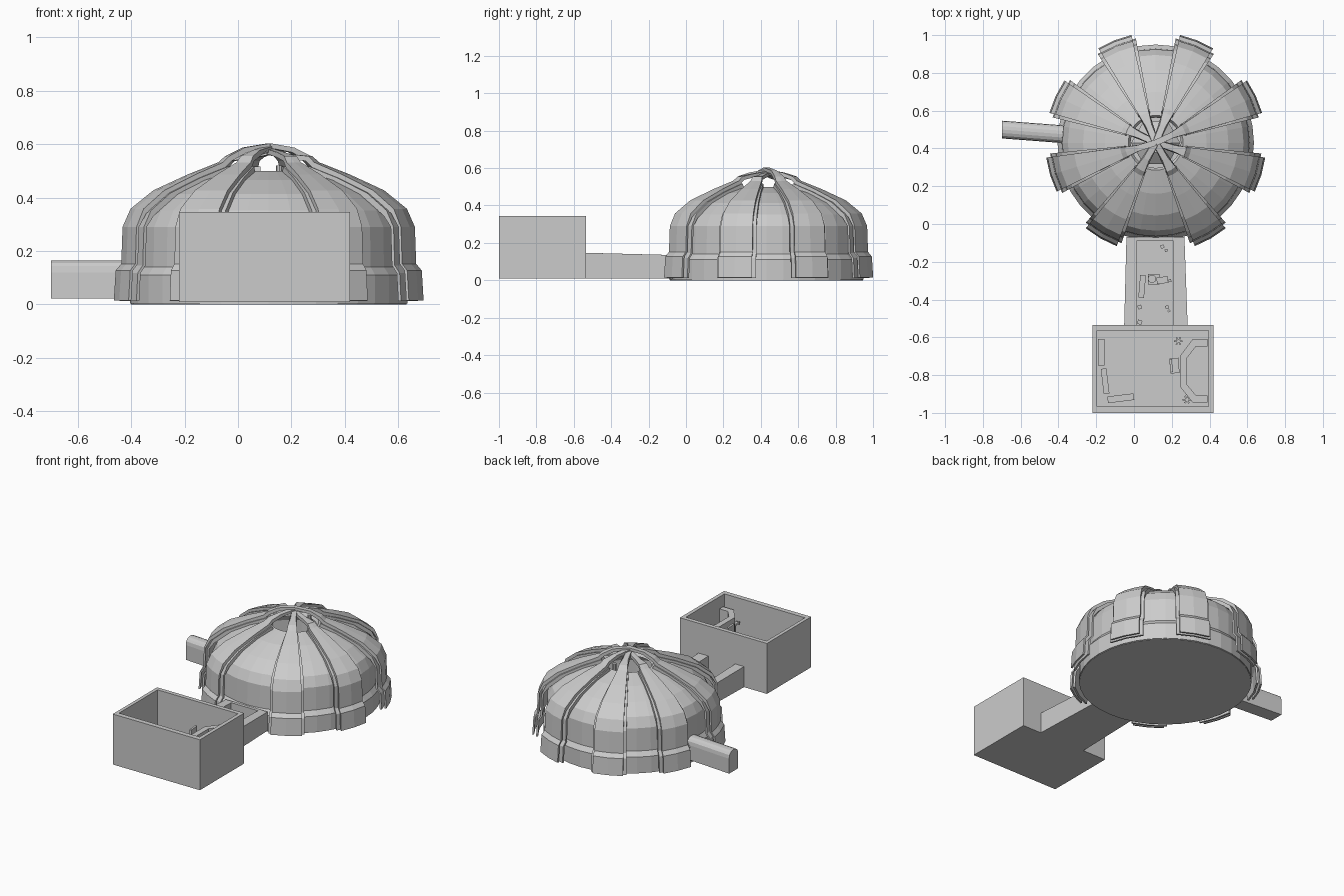
import bpy, bmesh, math, random
from mathutils import Matrix, Vector

if "Cube" in bpy.data.objects:
    bpy.data.objects.remove(bpy.data.objects["Cube"])

random.seed(4)
CX, CY = 0.115, 0.43  # dome centre


def make(name, verts, faces):
    me = bpy.data.meshes.new(name)
    me.from_pydata([tuple(v) for v in verts], [], faces)
    bm = bmesh.new()
    bm.from_mesh(me)
    bmesh.ops.recalc_face_normals(bm, faces=bm.faces)
    bm.to_mesh(me)
    bm.free()
    ob = bpy.data.objects.new(name, me)
    bpy.context.collection.objects.link(ob)
    return ob


def sections(name, rings, closed=False):
    """Bridge equal-length closed rings, with end caps unless looped."""
    n, m = len(rings[0]), len(rings)
    verts = [v for r in rings for v in r]
    faces = []
    for i in range(m if closed else m - 1):
        a, b = i * n, (i + 1) % m * n
        faces += [(a + j, a + (j + 1) % n, b + (j + 1) % n, b + j) for j in range(n)]
    if not closed:
        faces += [tuple(range(n)), tuple(range((m - 1) * n, m * n))]
    return make(name, verts, faces)


def box(name, x0, x1, y0, y1, z0, z1, turn=0):
    c = Vector(((x0 + x1) / 2, (y0 + y1) / 2, 0))
    rot = Matrix.Rotation(math.radians(turn), 3, 'Z')
    ring = [(x0, y0), (x1, y0), (x1, y1), (x0, y1)]
    return sections(name, [[c + rot @ (Vector((x, y, z)) - c) for x, y in ring] for z in (z0, z1)])


def cyl(name, x, y, r0, r1, z0, z1, n=6):
    return sections(name, [[(x + r * math.cos(2 * math.pi * i / n), y + r * math.sin(2 * math.pi * i / n), z)
                            for i in range(n)] for r, z in ((r0, z0), (r1, z1))])


def open_tray(name, outer, inner, z0, zf, tops):
    """Floor with surrounding walls, open at the top."""
    rings = [[(x, y, z0) for x, y in outer],
             [(x, y, t) for (x, y), t in zip(outer, tops)],
             [(x, y, t) for (x, y), t in zip(inner, tops)],
             [(x, y, zf) for x, y in inner]]
    return sections(name, rings)


def closed_profile(outer, thick):
    inner = [(max(r - thick * 0.6, 0), z - (thick if z > 0.3 else 0)) for r, z in outer]
    return outer + inner[::-1]


# Dome shell with the round opening in its crown
shell = [(.52, .003), (.52, .11), (.498, .14), (.495, .29), (.465, .352),
         (.385, .414), (.27, .466), (.145, .50)]
prof = closed_profile(shell, 0.02)
SEG = 36
sections("dome_shell", [[(CX + r * math.cos(2 * math.pi * k / SEG), CY + r * math.sin(2 * math.pi * k / SEG), z)
                         for r, z in prof] for k in range(SEG)], closed=True)
cyl("dome_floor", CX, CY, .515, .515, 0, .012, SEG)


def wedge(name, outer, thick, angle, half):
    """Tapering curved plate that follows a meridian of the dome."""
    a, h = math.radians(angle), math.radians(half)
    rings = []
    for s in (-1, 0, 1):
        ring = []
        for r, z in closed_profile(outer, thick):
            u, v = (r * math.cos(h * s), r * math.sin(h * s))
            if r * math.sin(h) < .016:
                u, v = r, .016 * s
            ring.append((CX + u * math.cos(a) - v * math.sin(a), CY + u * math.sin(a) + v * math.cos(a), z))
        rings.append(ring)
    return sections(name, rings)


# Eight layered buttress plates, crossing over the opening
plate = [(.585, .015), (.578, .127), (.557, .152), (.552, .29), (.522, .358),
         (.436, .427), (.305, .487), (.19, .532)]
under = [(.562, .012), (.556, .118), (.535, .146), (.53, .29), (.5, .352),
         (.417, .417), (.293, .473), (.17, .517)]
for i, ang in enumerate((25, 68, 112, 155, 197, 240, 300, 343)):
    top = (.603, .592, .584, .577)[i % 4]
    crown = [(.165, .555), (.1, top - .016), (0, top)]
    wedge("buttress_plate", plate + crown, .018, ang, 9.3)
    wedge("buttress_backing", under, .02, ang, 11.2)

# Console under the opening
cyl("console_base", CX, CY, .09, .06, .012, .09)
cyl("console_top", CX, CY, .13, .06, .09, .14)
cyl("console_column", CX, CY, .03, .03, .14, .26, 10)
cyl("slim_mast", .155, .53, .012, .012, .012, .52, 8)

# Arched side passage, turned slightly
w, zb, zs = .047, .022, .12
arch = [(-w, zb), (w, zb)] + [(w * math.cos(t * math.pi / 8), zs + .045 * math.sin(t * math.pi / 8) ** .7)
                              for t in range(9)]
sections("side_passage", [[(x, y + o, z) for o, z in arch] for x, y in ((-.70, .50), (-.37, .475))])

# Corridor from the dome to the room
open_tray("corridor", [(-.052, -.54), (.284, -.54), (.267, -.07), (-.04, -.07)],
          [(.013, -.535), (.21, -.535), (.21, -.09), (.013, -.09)],
          .01, .022, (.147, .147, .135, .135))

# Corridor clutter
box("leaning_panel", .028, .058, -.39, -.27, .022, .10, -5)
box("machine_body", .075, .135, -.32, -.265, .022, .085)
box("machine_head", .12, .18, -.315, -.28, .022, .11, 8)
cyl("machine_drum", .095, -.29, .022, .022, .085, .105, 10)
for x, y in ((.19, -.30), (.175, -.44), (.185, -.46), (.03, -.52), (.03, -.44), (.15, -.12), (.17, -.14)):
    s = random.uniform(.006, .012)
    box("debris", x - s, x + s, y - s, y + s, .022, .022 + 2 * s, random.uniform(0, 90))

# Open-topped room
open_tray("room", [(-.22, -1), (.42, -1), (.42, -.535), (-.22, -.535)],
          [(-.197, -.967), (.395, -.967), (.395, -.563), (-.197, -.563)],
          .01, .025, (.345,) * 4)

# Angular counter
front = [(.39, -.61), (.31, -.61), (.243, -.70), (.243, -.86), (.31, -.945), (.39, -.945)]
back = [(.39, -.648), (.328, -.648), (.28, -.71), (.28, -.85), (.328, -.907), (.39, -.907)]
sections("counter", [[(*f, .025), (*f, .27), (*b, .27), (*b, .025)] for f, b in zip(front, back)])

# Seat in front of the counter, stools and cabinets
cyl("seat_post", .215, -.75, .012, .012, .025, .15, 8)
box("seat_pad", .19, .238, -.79, -.71, .15, .17, 5)
box("seat_back", .19, .203, -.785, -.715, .17, .27, 5)
for y in (-.62, -.93):
    x = .235 if y > -.8 else .28
    cyl("lamp_stem", x, y + (0 if y > -.8 else .02), .008, .008, .025, .2, 6)
    for k in range(3):
        box("lamp_arm", x - .022, x + .022, y - .004, y + .004, .19, .2, 60 * k)
box("cabinet", -.19, -.155, -.75, -.61, .025, .12)
box("cabinet", -.168, -.138, -.90, -.765, .025, .12, 7)
box("cabinet", -.14, .0, -.94, -.905, .025, .12, 7)
